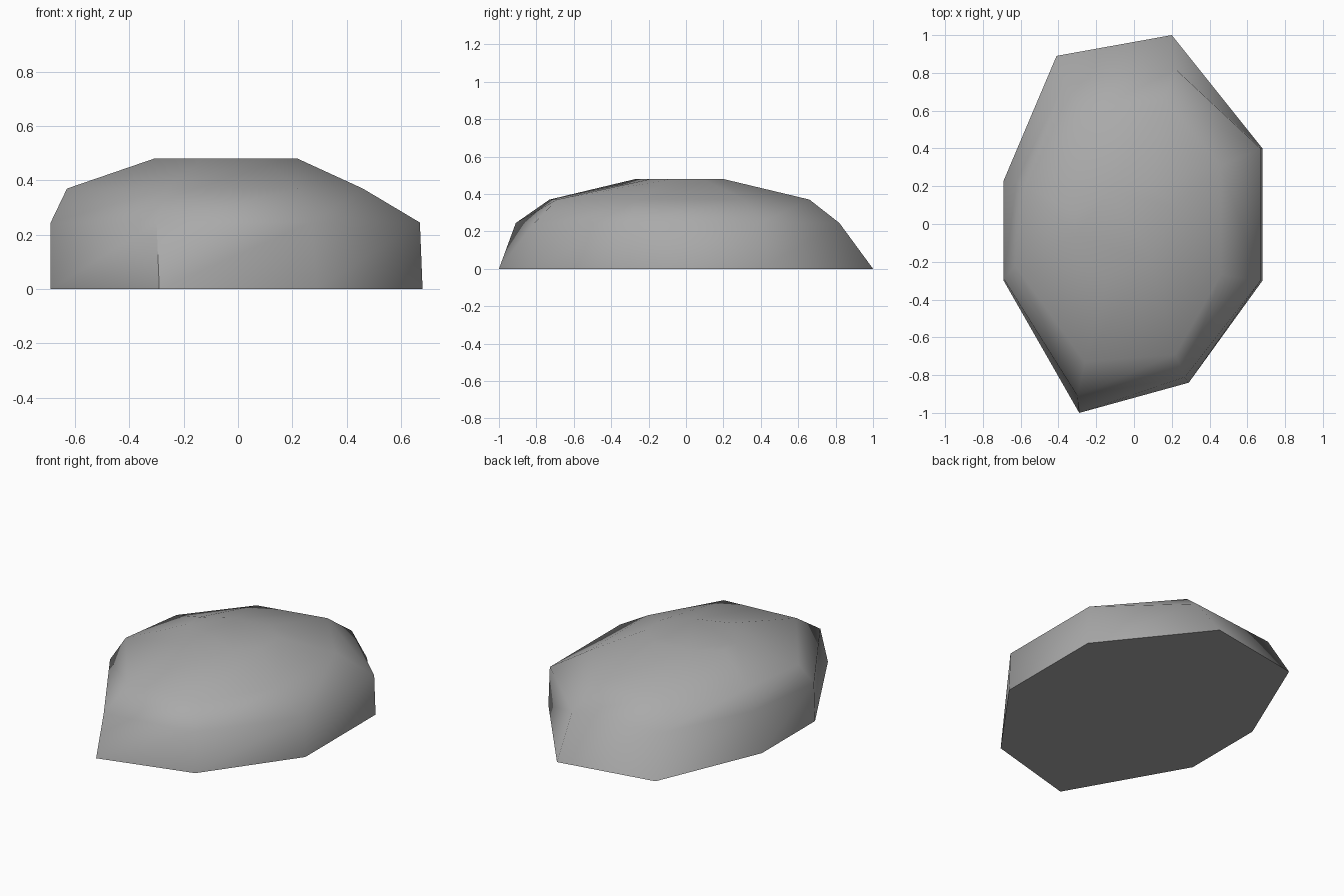
import bpy
import bmesh

cube = bpy.data.objects.get("Cube")
if cube:
    bpy.data.objects.remove(cube, do_unlink=True)

# Matte stone colour
stone = bpy.data.materials.new("stone_grey")
stone.use_nodes = True
color = (0.4, 0.4, 0.4, 1)
stone.diffuse_color = color
shader = stone.node_tree.nodes["Principled BSDF"]
shader.inputs["Base Color"].default_value = color
shader.inputs["Roughness"].default_value = 0.9

# Irregular eight-sided outlines, from the ground to the crown
base = [(.68, -.3), (.68, .4), (.2, 1), (-.41, .89),
        (-.69, .23), (-.69, -.3), (-.29, -1), (.29, -.84)]
waist = [(.67, -.3), (.67, .4), (.22, .82), (-.37, .75),
         (-.62, .23), (-.69, -.29), (-.3, -.91), (.27, -.81)]
shoulder = [(.46, -.27), (.46, .31), (.16, .66), (-.27, .57),
            (-.57, .2), (-.63, -.22), (-.26, -.73), (.22, -.69)]
crown = [(.22, -.08), (.22, .09), (.08, .2), (-.13, .17),
         (-.31, .06), (-.31, -.06), (-.13, -.27), (.09, -.19)]
layers = [(base, 0), (waist, .245), (shoulder, .37), (crown, .48)]

# Loft the layers into a closed boulder
bm = bmesh.new()
rings = [[bm.verts.new((x, y, z)) for x, y in outline] for outline, z in layers]
for low, high in zip(rings, rings[1:]):
    for i in range(len(low)):
        j = (i + 1) % len(low)
        bm.faces.new((low[i], low[j], high[j], high[i]))
bm.faces.new(rings[0][::-1])
bm.faces.new(rings[-1])
bmesh.ops.recalc_face_normals(bm, faces=bm.faces)

mesh = bpy.data.meshes.new("boulder")
bm.to_mesh(mesh)
bm.free()
mesh.materials.append(stone)
boulder = bpy.data.objects.new("boulder", mesh)
bpy.context.collection.objects.link(boulder)

# Smooth weathered sides with a crisp ground edge
bpy.ops.object.select_all(action="DESELECT")
boulder.select_set(True)
bpy.context.view_layer.objects.active = boulder
bpy.ops.object.shade_smooth_by_angle(angle=1.2)
